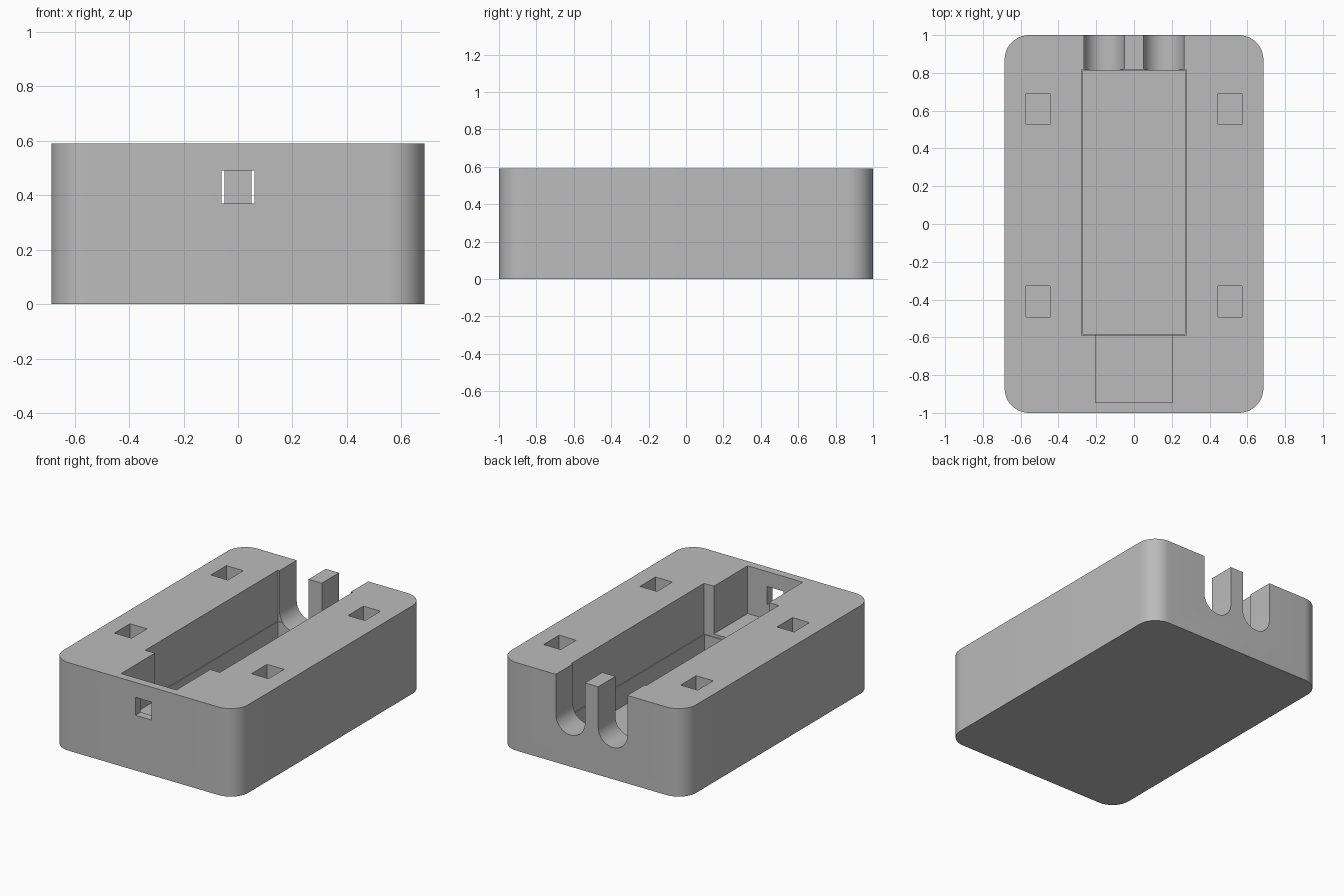
import bpy, bmesh, math

cube = bpy.data.objects.get("Cube")
if cube:
    bpy.data.objects.remove(cube)

HEIGHT = 0.59
TOP = HEIGHT + 0.1

grey = bpy.data.materials.new("plain grey")
grey.use_nodes = True
colour = (0.5, 0.5, 0.5, 1)
grey.diffuse_color = colour
grey.node_tree.nodes["Principled BSDF"].inputs["Base Color"].default_value = colour


def prism(name, outline, offset):
    """Extrude a closed 3D outline along an offset."""
    bm = bmesh.new()
    face = bm.faces.new([bm.verts.new(p) for p in outline])
    moved = bmesh.ops.extrude_face_region(bm, geom=[face])["geom"]
    bmesh.ops.translate(bm, vec=offset, verts=[v for v in moved if isinstance(v, bmesh.types.BMVert)])
    bmesh.ops.recalc_face_normals(bm, faces=bm.faces)
    mesh = bpy.data.meshes.new(name)
    bm.to_mesh(mesh)
    bm.free()
    mesh.materials.append(grey)
    obj = bpy.data.objects.new(name, mesh)
    bpy.context.collection.objects.link(obj)
    return obj


def box(name, x0, x1, y0, y1, z0, z1):
    return prism(name, [(x0, y0, z0), (x1, y0, z0), (x1, y1, z0), (x0, y1, z0)], (0, 0, z1 - z0))


def arc(cx, cy, r, start, end, steps):
    angles = [math.radians(start + (end - start) * i / steps) for i in range(steps + 1)]
    return [(cx + r * math.cos(a), cy + r * math.sin(a)) for a in angles]


# Rounded block
R, HX, HY = 0.13, 0.685, 1.0
corners = [(1, 1, 0), (-1, 1, 90), (-1, -1, 180), (1, -1, 270)]
outline = [(x, y, 0) for sx, sy, a in corners
           for x, y in arc(sx * (HX - R), sy * (HY - R), R, a, a + 90, 12)]
body = prism("case_body", outline, (0, 0, HEIGHT))

# Main bay with a fine ledge, front bay and front window
cutters = [
    box("main_bay_lower", -0.271, 0.271, -0.582, 0.812, 0.1, TOP),
    box("main_bay_upper", -0.277, 0.277, -0.587, 0.817, 0.25, TOP),
    box("front_bay", -0.205, 0.205, -0.945, -0.5, 0.27, TOP),
    box("front_window", -0.06, 0.06, -1.1, -0.9, 0.37, 0.49),
]

# Round-bottomed cable slots and square peg sockets
for side in (-1, 1):
    cx, r = side * 0.157, 0.108
    profile = [(cx + r, TOP), (cx - r, TOP)] + arc(cx, 0.32, r, 180, 360, 24)
    cutters.append(prism("cable_slot", [(x, 0.78, z) for x, z in profile], (0, 0.3, 0)))
    for y in (-0.41, 0.61):
        x = side * 0.508
        cutters.append(box("peg_socket", x - 0.063, x + 0.063, y - 0.082, y + 0.082, 0.39, TOP))

for cutter in cutters:
    cutter.hide_render = True
    cutter.hide_set(True)
    cut = body.modifiers.new(cutter.name, "BOOLEAN")
    cut.operation = "DIFFERENCE"
    cut.solver = "EXACT"
    cut.object = cutter

# Bake the cuts, then smooth only the rounded surfaces
bpy.ops.object.select_all(action="DESELECT")
body.select_set(True)
bpy.context.view_layer.objects.active = body
for cut in list(body.modifiers):
    bpy.ops.object.modifier_apply(modifier=cut.name)
for cutter in cutters:
    bpy.data.objects.remove(cutter)
bpy.ops.object.shade_smooth_by_angle(angle=math.radians(30))
